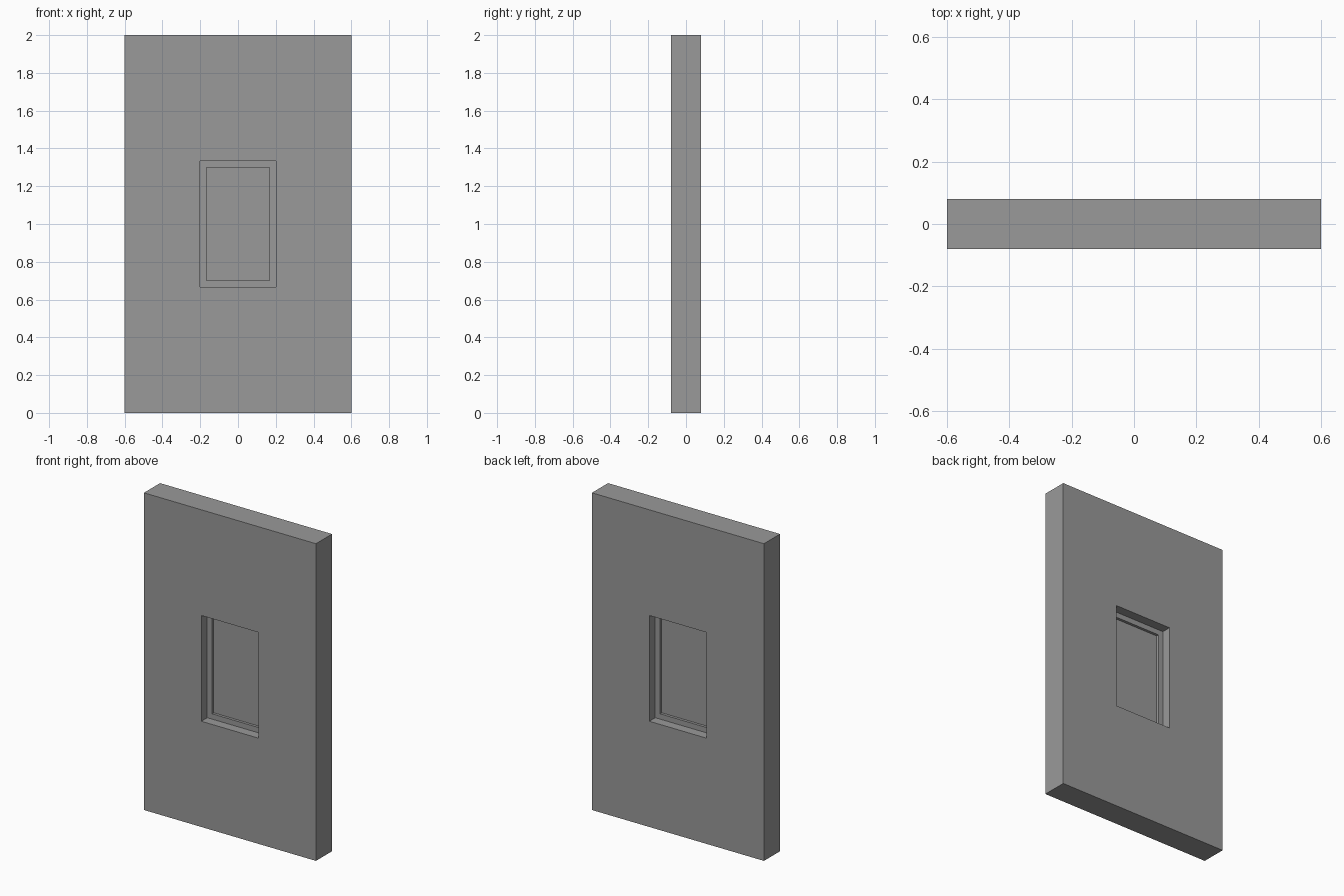
import bpy
import bmesh

if "Cube" in bpy.data.objects:
    bpy.data.objects.remove(bpy.data.objects["Cube"], do_unlink=True)

CENTRE_Z = 1.0

# One plain grey for every part
grey = bpy.data.materials.new("plain_grey")
grey.use_nodes = True
colour = (0.32, 0.32, 0.32, 1)
grey.diffuse_color = colour
grey.node_tree.nodes["Principled BSDF"].inputs["Base Color"].default_value = colour


def make_panel(name, half_w, half_h, half_d, hole=None):
    """Upright rectangular slab, with an optional rectangular hole (half sizes)."""
    bm = bmesh.new()

    def loop(w, h, y):
        corners = ((-1, -1), (1, -1), (1, 1), (-1, 1))
        return [bm.verts.new((sx * w, y, CENTRE_Z + sz * h)) for sx, sz in corners]

    def bridge(a, b):
        for i in range(4):
            j = (i + 1) % 4
            bm.faces.new((a[i], a[j], b[j], b[i]))

    front = loop(half_w, half_h, -half_d)
    back = loop(half_w, half_h, half_d)
    bridge(front, back)
    if hole:
        hole_front = loop(*hole, -half_d)
        hole_back = loop(*hole, half_d)
        bridge(hole_front, front)
        bridge(back, hole_back)
        bridge(hole_back, hole_front)
    else:
        bm.faces.new(front)
        bm.faces.new(back)
    bmesh.ops.recalc_face_normals(bm, faces=bm.faces)

    mesh = bpy.data.meshes.new(name)
    bm.to_mesh(mesh)
    bm.free()
    mesh.materials.append(grey)
    obj = bpy.data.objects.new(name, mesh)
    bpy.context.collection.objects.link(obj)
    return obj


opening = (0.2, 0.3335)
pane = (0.167, 0.3)

# Wall with its opening, the frame set in mid-depth, and the thin pane
make_panel("wall", 0.6, 1.0, 0.08, hole=opening)
make_panel("window_frame", *opening, 0.021, hole=pane)
make_panel("window_pane", *pane, 0.004)
